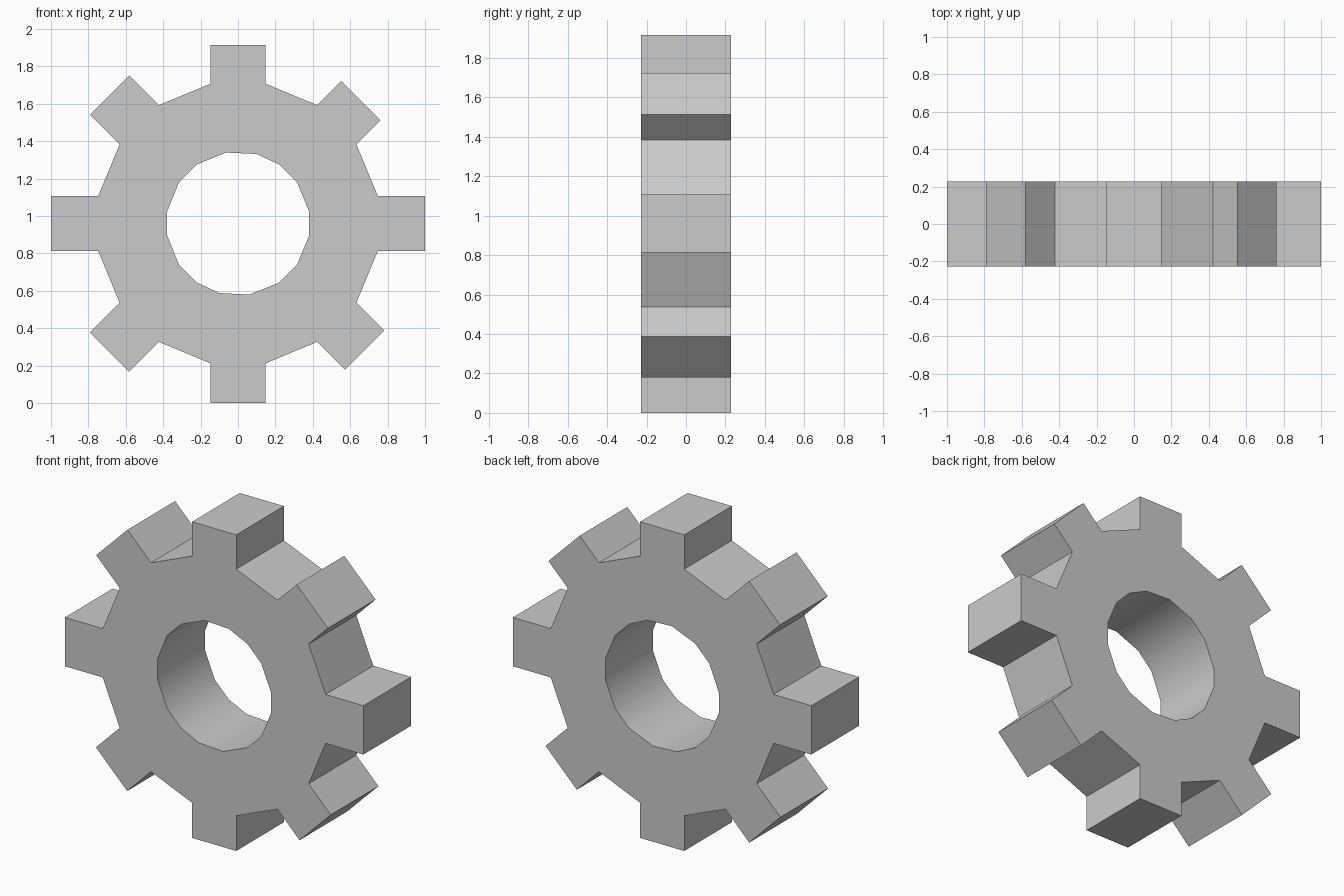
import bpy, bmesh
from math import radians, sin, cos
from mathutils import Vector

if "Cube" in bpy.data.objects:
    bpy.data.objects.remove(bpy.data.objects["Cube"])

CENTRE_Z = 0.96
HALF_DEPTH = 0.228
TOOTH_HALF = 0.148
ROOT = 0.747
# Tip distance of each tooth, anticlockwise from +x
TIPS = [1.0, 0.93, 0.955, 0.97, 1.0, 0.973, 0.96, 0.957]
BORE = 0.385
# Slightly uneven 16-sided bore
BORE_ANGLES = [10, 35, 55, 75, 99.6, 125, 145, 171,
               189, 215, 235, 255, 279, 305, 325, 350]


def point(along, across, angle):
    a = radians(angle)
    x = along * cos(a) - across * sin(a)
    z = along * sin(a) + across * cos(a)
    return Vector((x, -HALF_DEPTH, CENTRE_Z + z))


def add_loop(bm, points):
    verts = [bm.verts.new(p) for p in points]
    return [bm.edges.new((v, verts[(i + 1) % len(verts)])) for i, v in enumerate(verts)]


# Toothed outline and bore outline
outline = []
for i, tip in enumerate(TIPS):
    for along, side in ((ROOT, -1), (tip, -1), (tip, 1), (ROOT, 1)):
        outline.append(point(along, side * TOOTH_HALF, i * 45))
bore = [point(BORE, 0, a) for a in BORE_ANGLES]

# Fill the ring-shaped face and extrude it through the depth
bm = bmesh.new()
edges = add_loop(bm, outline) + add_loop(bm, bore)
bmesh.ops.triangle_fill(bm, edges=edges, use_beauty=True)
result = bmesh.ops.extrude_face_region(bm, geom=bm.faces[:])
moved = [g for g in result["geom"] if isinstance(g, bmesh.types.BMVert)]
bmesh.ops.translate(bm, verts=moved, vec=(0, 2 * HALF_DEPTH, 0))
bmesh.ops.recalc_face_normals(bm, faces=bm.faces[:])

mesh = bpy.data.meshes.new("gear_wheel")
bm.to_mesh(mesh)
bm.free()
gear = bpy.data.objects.new("gear_wheel", mesh)
bpy.context.collection.objects.link(gear)

# Smooth bore, sharp teeth
bpy.context.view_layer.objects.active = gear
gear.select_set(True)
bpy.ops.object.shade_smooth_by_angle(angle=radians(30))
for poly in mesh.polygons:
    c = poly.center
    on_bore = abs(poly.normal.y) < 0.5 and Vector((c.x, c.z - CENTRE_Z)).length < 0.5
    poly.use_smooth = on_bore
